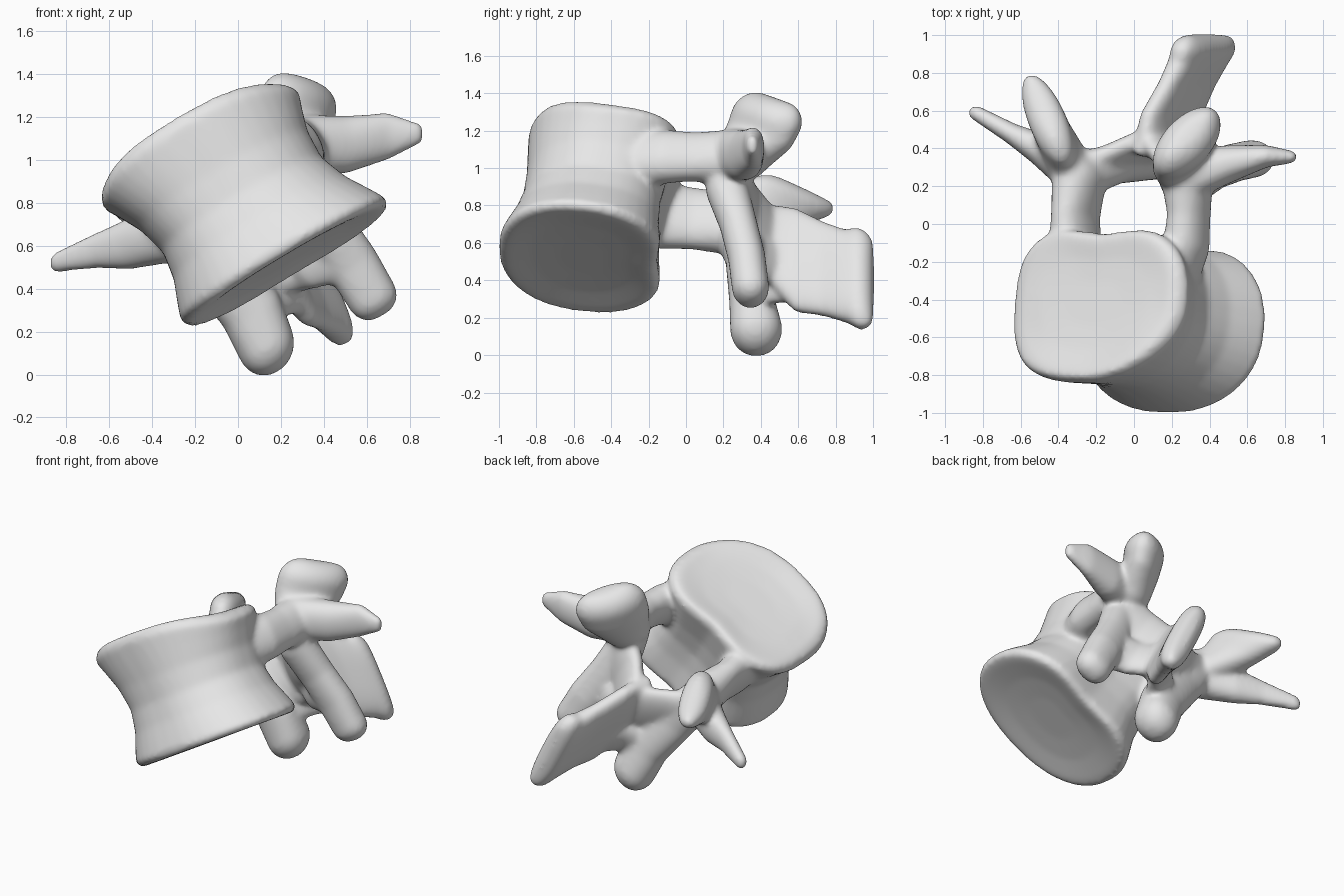
import bpy, bmesh
from math import sin, cos, pi, exp, copysign
from mathutils import Vector

cube = bpy.data.objects.get("Cube")
if cube:
    bpy.data.objects.remove(cube, do_unlink=True)

SEGMENTS = 40
# Tilted frame of the bone: UP is its long axis, SIDE runs across, BACK to the rear
UP = Vector((-0.51, 0.13, 0.85)).normalized()
SIDE = Vector((0.857, 0, 0.515)).normalized()
BACK = UP.cross(SIDE).normalized()
UPRIGHT = Vector((0, 0, 1))
bm = bmesh.new()


def superellipse(angle, power):
    c, s = cos(angle), sin(angle)
    return (copysign(abs(c) ** (2 / power), c), copysign(abs(s) ** (2 / power), s))


def bridge(rings):
    """Close a stack of point rings into a solid."""
    loops = [[bm.verts.new(p) for p in ring] for ring in rings]
    for low, high in zip(loops, loops[1:]):
        for i in range(SEGMENTS):
            j = (i + 1) % SEGMENTS
            bm.faces.new((low[i], low[j], high[j], high[i]))
    bm.faces.new(loops[0][::-1])
    bm.faces.new(loops[-1])


def limb(wide, stations, power=2.2):
    """Loft x, y, z, wide radius, thin radius stations with domed ends."""
    pts = [Vector(s[:3]) for s in stations]
    last = len(pts) - 1
    wide = wide.normalized()
    rings = []

    def ring(i, angle=0.0, sign=0):
        along = (pts[min(i + 1, last)] - pts[max(i - 1, 0)]).normalized()
        thin = along.cross(wide).normalized()
        a, b = stations[i][3:]
        centre = pts[i] + along * (sign * b * sin(angle))
        a -= b * (1 - cos(angle))
        b *= cos(angle)
        shape = [superellipse(2 * pi * k / SEGMENTS, power) for k in range(SEGMENTS)]
        rings.append([centre + wide * (a * p) + thin * (b * q) for p, q in shape])

    dome = [pi * k / 12 for k in range(1, 6)]
    for angle in reversed(dome):
        ring(0, angle, -1)
    for i in range(last + 1):
        ring(i)
    for angle in dome:
        ring(last, angle, 1)
    bridge(rings)


# Vertebral body: waisted drum with flared rims and a crowned upper plate
bottom, top = Vector((0.23, -0.555, 0.51)), Vector((-0.19, -0.42, 1.07))
profile = [(-0.95, 0.3), (-0.97, 0.6), (-1.02, 0.86), (-1.02, 0.95), (-0.92, 1.0),
           (-0.7, 0.94), (-0.4, 0.85), (0, 0.79), (0.4, 0.84), (0.7, 0.93),
           (0.92, 1.0), (1.02, 0.95), (1.02, 0.86), (0.97, 0.6), (0.95, 0.3)]
rings = []
for t, scale in profile:
    centre = bottom.lerp(top, (t + 1) / 2)
    upper = (t + 1) / 2
    shrink = (1 - scale) * (0.6 if abs(t) < 0.9 else 1)
    width, depth = scale * (0.56 - 0.03 * upper), (1 - shrink) * (0.46 - 0.03 * upper)
    ring = []
    for k in range(SEGMENTS):
        angle = 2 * pi * k / SEGMENTS
        p, q = superellipse(angle, 2.3 + 0.5 * upper)
        if p > 0 and q < 0:  # slanting front corner
            p, q = superellipse(angle, 2.2 - 0.3 * upper)
        if q > 0:  # hollow of the rear wall
            q *= 1 - 0.13 * exp(-(p / 0.4) ** 2)
        lift = 0.1 * max(t, 0) ** 2 * (1 - (p * scale) ** 4) * (0.6 - 0.4 * q * scale)
        ring.append(centre + SIDE * (width * p) + BACK * (depth * q) + UP * lift)
    rings.append(ring)
bridge(rings)

# Pedicles
limb(UP, [(0.18, -0.3, 1.04, 0.18, 0.14), (0.28, -0.1, 1.06, 0.15, 0.11),
          (0.29, 0.04, 1.06, 0.14, 0.1), (0.28, 0.24, 1.06, 0.15, 0.13)])
limb(UP, [(-0.29, -0.3, 0.78, 0.2, 0.14), (-0.31, -0.1, 0.74, 0.19, 0.11),
          (-0.31, 0.04, 0.73, 0.18, 0.1), (-0.29, 0.24, 0.7, 0.17, 0.13)])

# Superior articular processes
limb(Vector((0.66, 0.7, -0.25)), [(0.27, 0.29, 1.05, 0.16, 0.13),
     (0.27, 0.39, 1.17, 0.22, 0.12), (0.28, 0.43, 1.26, 0.23, 0.13)], power=2)
limb(Vector((-0.35, 0.85, -0.4)), [(-0.34, 0.3, 0.68, 0.14, 0.12),
     (-0.42, 0.46, 0.78, 0.21, 0.1), (-0.46, 0.55, 0.84, 0.25, 0.1)])

# Transverse processes
limb(UPRIGHT, [(0.3, 0.25, 1.07, 0.14, 0.12), (0.5, 0.32, 1.07, 0.135, 0.1),
               (0.7, 0.36, 1.11, 0.11, 0.06), (0.83, 0.355, 1.12, 0.055, 0.035)])
limb(UPRIGHT, [(-0.32, 0.27, 0.65, 0.13, 0.11), (-0.5, 0.4, 0.61, 0.12, 0.085),
               (-0.65, 0.48, 0.58, 0.085, 0.055), (-0.84, 0.59, 0.525, 0.05, 0.04)])

# Pillars running down into the inferior articular processes
limb(SIDE, [(0.27, 0.24, 1.02, 0.13, 0.13), (0.31, 0.22, 0.88, 0.12, 0.115),
            (0.41, 0.28, 0.7, 0.12, 0.1), (0.53, 0.325, 0.52, 0.125, 0.1),
            (0.625, 0.345, 0.36, 0.12, 0.1)])
limb(SIDE, [(-0.3, 0.26, 0.7, 0.13, 0.13), (-0.12, 0.31, 0.52, 0.15, 0.1),
            (0.06, 0.35, 0.3, 0.15, 0.12), (0.13, 0.375, 0.14, 0.14, 0.14)])

# Laminae closing the canal behind
limb(UP, [(0.32, 0.25, 0.88, 0.17, 0.09), (0.22, 0.33, 0.74, 0.2, 0.07),
          (0.14, 0.43, 0.62, 0.2, 0.07)])
limb(UP, [(-0.26, 0.3, 0.65, 0.15, 0.08), (-0.08, 0.35, 0.59, 0.19, 0.07),
          (0.12, 0.43, 0.57, 0.22, 0.07)])

# Webs joining the inferior processes to the spine
limb(UP, [(0.1, 0.37, 0.34, 0.12, 0.08), (0.18, 0.47, 0.38, 0.12, 0.06),
          (0.29, 0.64, 0.38, 0.1, 0.05)])
limb(UP, [(0.45, 0.3, 0.56, 0.14, 0.07), (0.3, 0.37, 0.52, 0.14, 0.06),
          (0.2, 0.48, 0.5, 0.14, 0.06)])

# Spinous process: tall blade thickening at its rear edge
limb(Vector((-0.45, 0, 0.89)), [(0.13, 0.42, 0.6, 0.22, 0.08),
     (0.2, 0.58, 0.51, 0.31, 0.07), (0.28, 0.74, 0.46, 0.28, 0.07),
     (0.34, 0.86, 0.42, 0.275, 0.085), (0.365, 0.92, 0.41, 0.3, 0.09)], power=2.8)

bmesh.ops.recalc_face_normals(bm, faces=bm.faces)
mesh = bpy.data.meshes.new("vertebra")
bm.to_mesh(mesh)
bm.free()
bone = bpy.data.objects.new("vertebra", mesh)
bpy.context.collection.objects.link(bone)

# Fuse the parts into one smooth bone
fuse = bone.modifiers.new("fuse", 'REMESH')
fuse.mode = 'VOXEL'
fuse.voxel_size = 0.015
fuse.use_smooth_shade = True
soften = bone.modifiers.new("soften", 'SMOOTH')
soften.factor = 0.5
soften.iterations = 16

# Bone grey
grey = bpy.data.materials.new("bone grey")
grey.use_nodes = True
colour = (0.8, 0.8, 0.8, 1)
grey.diffuse_color = colour
grey.node_tree.nodes["Principled BSDF"].inputs["Base Color"].default_value = colour
mesh.materials.append(grey)
for face in mesh.polygons:
    face.use_smooth = True
